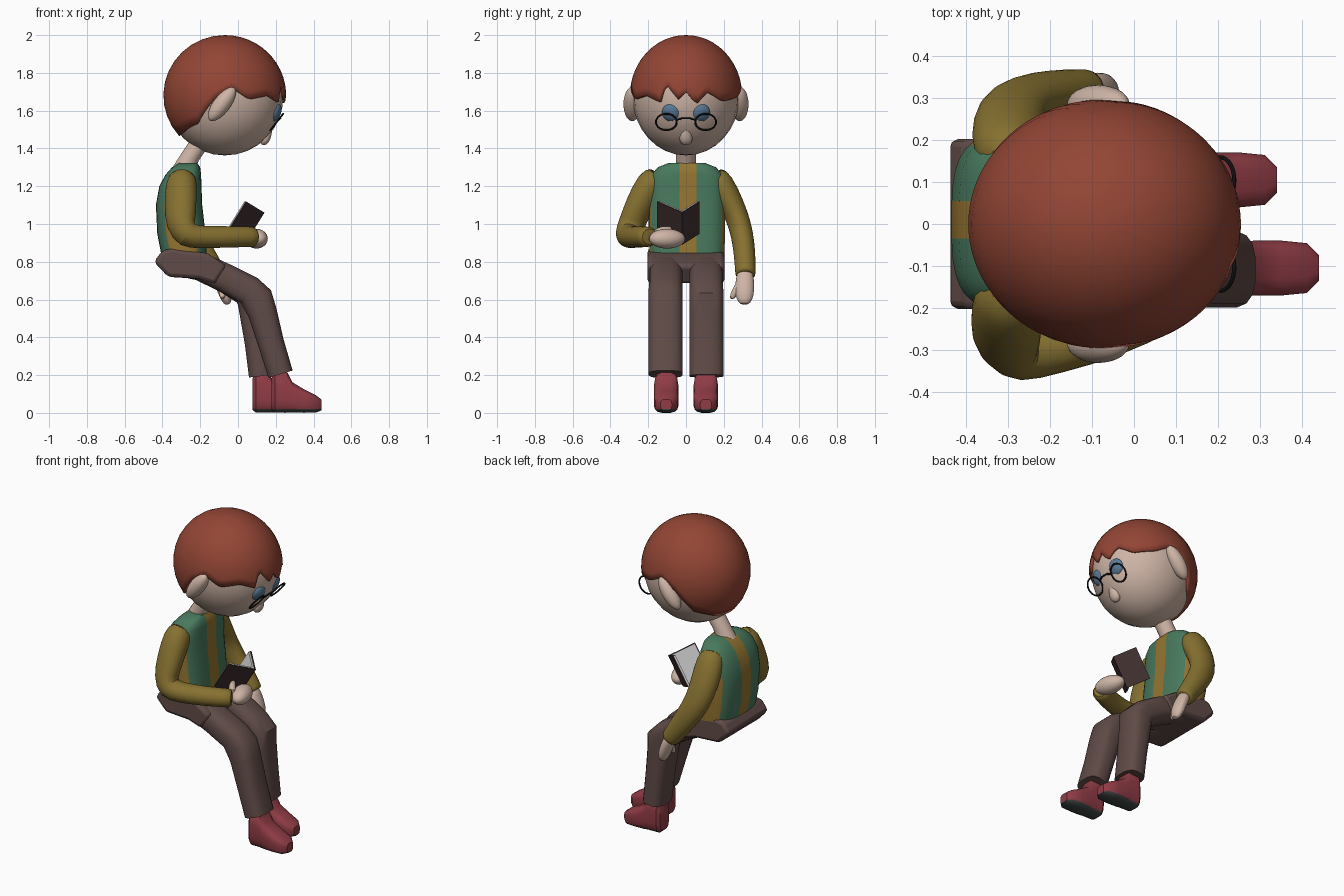
import bpy, bmesh, math
from mathutils import Vector

if "Cube" in bpy.data.objects:
    bpy.data.objects.remove(bpy.data.objects["Cube"])

COL = dict(hair=(.29, .06, .035), skin=(.62, .46, .38), pants=(.115, .07, .063), sleeve=(.24, .165, .03),
           green=(.065, .19, .11), orange=(.30, .175, .03), shoe=(.28, .045, .06), sole=(.05, .055, .055),
           cover=(.055, .03, .03), paper=(.55, .55, .55), eye=(.10, .19, .30), frame=(.01, .01, .01))


def mat(key):
    m = bpy.data.materials.get(key)
    if not m:
        m = bpy.data.materials.new(key)
        m.diffuse_color = (*COL[key], 1)
        m.use_nodes = True
        m.node_tree.nodes["Principled BSDF"].inputs["Base Color"].default_value = m.diffuse_color
    return m


def finish(ob, *cols, angle=40):
    for c in cols:
        ob.data.materials.append(mat(c))
    bpy.ops.object.select_all(action='DESELECT')
    ob.select_set(True)
    bpy.context.view_layer.objects.active = ob
    bpy.ops.object.shade_smooth_by_angle(angle=math.radians(angle))
    return ob


def from_bm(name, bm):
    bmesh.ops.recalc_face_normals(bm, faces=bm.faces)
    me = bpy.data.meshes.new(name)
    bm.to_mesh(me)
    bm.free()
    ob = bpy.data.objects.new(name, me)
    bpy.context.collection.objects.link(ob)
    return ob


def loft_bm(pts, ref=(0, 1, 0), axis=None, n=16, p=1.0):
    """Skin rounded rings (x, y, z, half width along ref, other half width)."""
    bm, rings = bmesh.new(), []
    cs = [Vector(q[:3]) for q in pts]
    sc = lambda v: math.copysign(abs(v) ** p, v)
    for i, q in enumerate(pts):
        t = Vector(axis) if axis else (cs[min(i + 1, len(cs) - 1)] - cs[max(i - 1, 0)]).normalized()
        u = Vector(ref)
        u = (u - t * u.dot(t)).normalized()
        v = t.cross(u)
        angs = [2 * math.pi * (k + .5) / n for k in range(n)]
        rings.append([bm.verts.new(cs[i] + u * q[3] * sc(math.cos(a)) + v * q[4] * sc(math.sin(a))) for a in angs])
    for r, s in zip(rings, rings[1:]):
        for k in range(n):
            bm.faces.new((r[k], r[(k + 1) % n], s[(k + 1) % n], s[k]))
    bm.faces.new(rings[0])
    bm.faces.new(rings[-1])
    return bm


def loft(name, col, pts, sub=0, **kw):
    ob = from_bm(name, loft_bm(pts, **kw))
    if sub:
        ob.modifiers.new("smooth", 'SUBSURF').levels = sub
    return finish(ob, col)


def cut(bm, co, no):
    bmesh.ops.bisect_plane(bm, geom=bm.verts[:] + bm.edges[:] + bm.faces[:], plane_co=co, plane_no=no)


def ball(name, col, loc, scale, tilt=0, yaw=0):
    bpy.ops.mesh.primitive_uv_sphere_add(segments=24, ring_count=16, radius=1, location=loc,
                                         rotation=(0, math.radians(tilt), math.radians(yaw)))
    ob = bpy.context.object
    ob.name, ob.scale = name, scale
    return finish(ob, col)


# Head and neck
ball("head", 'skin', (-.07, 0, 1.675), (.31, .283, .312))
loft("neck", 'skin', [(-.29, 0, 1.28, .055, .06), (-.25, 0, 1.36, .053, .05), (-.17, 0, 1.48, .055, .05)])

# Hair cap with a jagged lower edge: (azimuth, edge height)
side = [(83, 1.72), (100, 1.66), (120, 1.53), (150, 1.48), (180, 1.465)]
edge = sorted([(-a, z) for a, z in side] + side +
              [(-66, 1.66), (-45, 1.68), (-28, 1.645), (-22, 1.745), (-8, 1.66), (0, 1.70),
               (11, 1.635), (23, 1.70), (42, 1.65), (66, 1.67)])


def edge_z(a):
    for (a0, z0), (a1, z1) in zip(edge, edge[1:]):
        if a0 <= a <= a1:
            return z0 + (z1 - z0) * (a - a0) / (a1 - a0)


bm, N, M = bmesh.new(), 90, 12
top = bm.verts.new((-.07, 0, 2.0))
cols = []
for i in range(N):
    a = -180 + 360 * i / N
    end, r = math.acos((edge_z(a) - 1.68) / .32), math.radians(a)
    cols.append([bm.verts.new((-.07 + .325 * math.sin(end * j / M) * math.cos(r),
                               .297 * math.sin(end * j / M) * math.sin(r),
                               1.68 + .32 * math.cos(end * j / M))) for j in range(1, M + 1)])
for c, d in zip(cols, cols[1:] + cols[:1]):
    bm.faces.new((top, c[0], d[0]))
    for j in range(M - 1):
        bm.faces.new((c[j], c[j + 1], d[j + 1], d[j]))
hair = from_bm("hair", bm)
m = hair.modifiers.new("thickness", 'SOLIDIFY')
m.thickness, m.offset = .022, -1
finish(hair, 'hair')

# Ears, eyes, glasses
for s, tag in ((-1, "right"), (1, "left")):
    ball(tag + "_ear", 'skin', (-.085, s * .285, 1.635), (.045, .046, .108), 37)
    ball(tag + "_eye", 'eye', (.198, s * .078, 1.59), (.028, .05, .05), 20, s * 12)
    bpy.ops.mesh.primitive_torus_add(major_radius=.055, minor_radius=.005, major_segments=32, minor_segments=8,
                                     location=(.205, s * .104, 1.54), rotation=(0, math.radians(128), 0))
    bpy.context.object.name = tag + "_lens_rim"
    finish(bpy.context.object, 'frame')
loft("glasses_bridge", 'frame', [(.215, -.052, 1.55, .005, .005), (.225, -.02, 1.56, .005, .005),
                                 (.225, .02, 1.56, .005, .005), (.215, .052, 1.55, .005, .005)], ref=(0, 0, 1), n=8)
# Nose: narrow at the top, wide at the tip
loft("nose", 'skin', [(.175, 0, 1.535, .008, .01), (.163, 0, 1.50, .022, .02), (.147, 0, 1.46, .038, .03),
                      (.135, 0, 1.435, .034, .026), (.125, 0, 1.42, .015, .012)], sub=1, n=12)

# Striped torso
bm = loft_bm([(-.285, .005, .83, .198, .12), (-.30, .005, .95, .203, .128), (-.312, .005, 1.1, .203, .123),
              (-.305, .005, 1.2, .203, .112), (-.29, .005, 1.26, .19, .095), (-.275, .005, 1.30, .155, .075),
              (-.265, .005, 1.322, .10, .05)], axis=(0, 0, 1), n=32, p=.65)
cuts = [-.18, -.035, .055, .188]
for y in cuts:
    cut(bm, (0, y, 0), (0, 1, 0))
for f in bm.faces:
    f.material_index = sum(f.calc_center_median().y > y for y in cuts) % 2
finish(from_bm("torso", bm), 'orange', 'green')

# Sleeves
loft("right_sleeve", 'sleeve', [(-.29, -.14, 1.27, .06, .06), (-.30, -.18, 1.22, .09, .085),
                                (-.305, -.245, 1.10, .09, .075), (-.305, -.29, 1.0, .085, .068),
                                (-.275, -.305, .935, .075, .078), (-.19, -.295, .93, .06, .064),
                                (-.05, -.26, .932, .058, .06), (.07, -.205, .932, .055, .057),
                                (.095, -.19, .932, .054, .056)], ref=(.6, 0, .8), sub=1)
loft("left_sleeve", 'sleeve', [(-.29, .14, 1.27, .06, .06), (-.30, .18, 1.22, .075, .09),
                               (-.30, .245, 1.10, .066, .088), (-.285, .285, 1.0, .062, .082),
                               (-.23, .305, .90, .06, .074), (-.16, .313, .80, .057, .064),
                               (-.115, .315, .735, .055, .056), (-.11, .315, .728, .054, .055)], sub=1)

# Hands
ball("right_hand", 'skin', (.098, -.10, .922), (.056, .098, .052), 0, 15)
loft("right_thumb", 'skin', [(.08, -.17, .95, .02, .02), (.04, -.12, .97, .024, .024), (.02, -.07, .975, .012, .012)],
     ref=(0, 0, 1), sub=1, n=10)
loft("left_hand", 'skin', [(-.125, .313, .76, .04, .035), (-.10, .312, .71, .05, .035), (-.075, .31, .65, .054, .036),
                           (-.06, .31, .60, .045, .03), (-.052, .308, .572, .022, .015)], sub=1, n=12)
loft("left_thumb", 'skin', [(-.09, .29, .69, .024, .022), (-.08, .26, .64, .022, .022), (-.085, .238, .60, .012, .012)],
     sub=1, n=10)

# Trousers: pelvis wedge and two legs
prof = [(-.445, .80), (-.40, .86), (-.35, .87), (-.16, .845), (-.06, .78), (-.12, .68), (-.21, .71), (-.37, .72)]
bm = bmesh.new()
f = bm.faces.new([bm.verts.new((x, -.203, z)) for x, z in prof])
g = bmesh.ops.extrude_face_region(bm, geom=[f])['geom']
bmesh.ops.translate(bm, verts=[v for v in g if isinstance(v, bmesh.types.BMVert)], vec=(0, .406, 0))
pelvis = from_bm("pelvis", bm)
m = pelvis.modifiers.new("round", 'BEVEL')
m.width, m.segments = .02, 2
finish(pelvis, 'pants')
for s, tag, dx in ((-1, "right", 0), (1, "left", -.1)):
    k = s * .108
    loft(tag + "_leg", 'pants', [(-.34, k, .795, .085, .065), (-.20, k, .775, .09, .076),
                                 (-.06, k, .71, .09, .078), (.06 + dx * .2, k, .648, .09, .08),
                                 (.10 + dx * .2, k, .605, .092, .088), (.13 + dx * .45, k, .53, .092, .078),
                                 (.175 + dx * .7, k, .37, .092, .07), (.225 + dx, k, .20 - .005 * s, .092, .068)],
         p=.7)
    # Shoe with dark sole
    x = .177 + dx
    bm = loft_bm([(x, s * .105, .10, .045, .085), (x + .018, s * .105, .108, .062, .108),
                  (x + .085, s * .105, .108, .065, .108), (x + .11, s * .105, .082, .066, .082),
                  (x + .175, s * .105, .062, .066, .062), (x + .235, s * .105, .048, .06, .046),
                  (x + .264, s * .105, .042, .03, .03)], axis=(1, 0, 0), p=.6)
    cut(bm, (0, 0, .02), (0, 0, 1))
    for f in bm.faces:
        f.material_index = int(f.calc_center_median().z < .02)
    finish(from_bm(tag + "_shoe", bm), 'shoe', 'sole')

# Open book: each leaf is a cover slab and a paper slab
top, down = Vector((.14, -.02, 1.06)), Vector((-.105, 0, -.17))


def slab(name, col, o, a, b, c):
    bm = bmesh.new()
    v = [bm.verts.new(o + a * i + b * j + c * k) for i in (0, 1) for j in (0, 1) for k in (0, 1)]
    for q in ((0, 1, 3, 2), (4, 5, 7, 6), (0, 1, 5, 4), (2, 3, 7, 6), (0, 2, 6, 4), (1, 3, 7, 5)):
        bm.faces.new([v[i] for i in q])
    finish(from_bm(name, bm), col)


for tag, y in (("right", -.133), ("left", .092)):
    out = Vector((-.095, y, .058))
    n = out.cross(down).normalized()
    n = -n if n.x > 0 else n
    slab(tag + "_book_cover", 'cover', top, out, down, n * .007)
    slab(tag + "_book_pages", 'paper', top + n * .007 + out * .02 + down * .02, out * .95, down * .96, n * .011)
